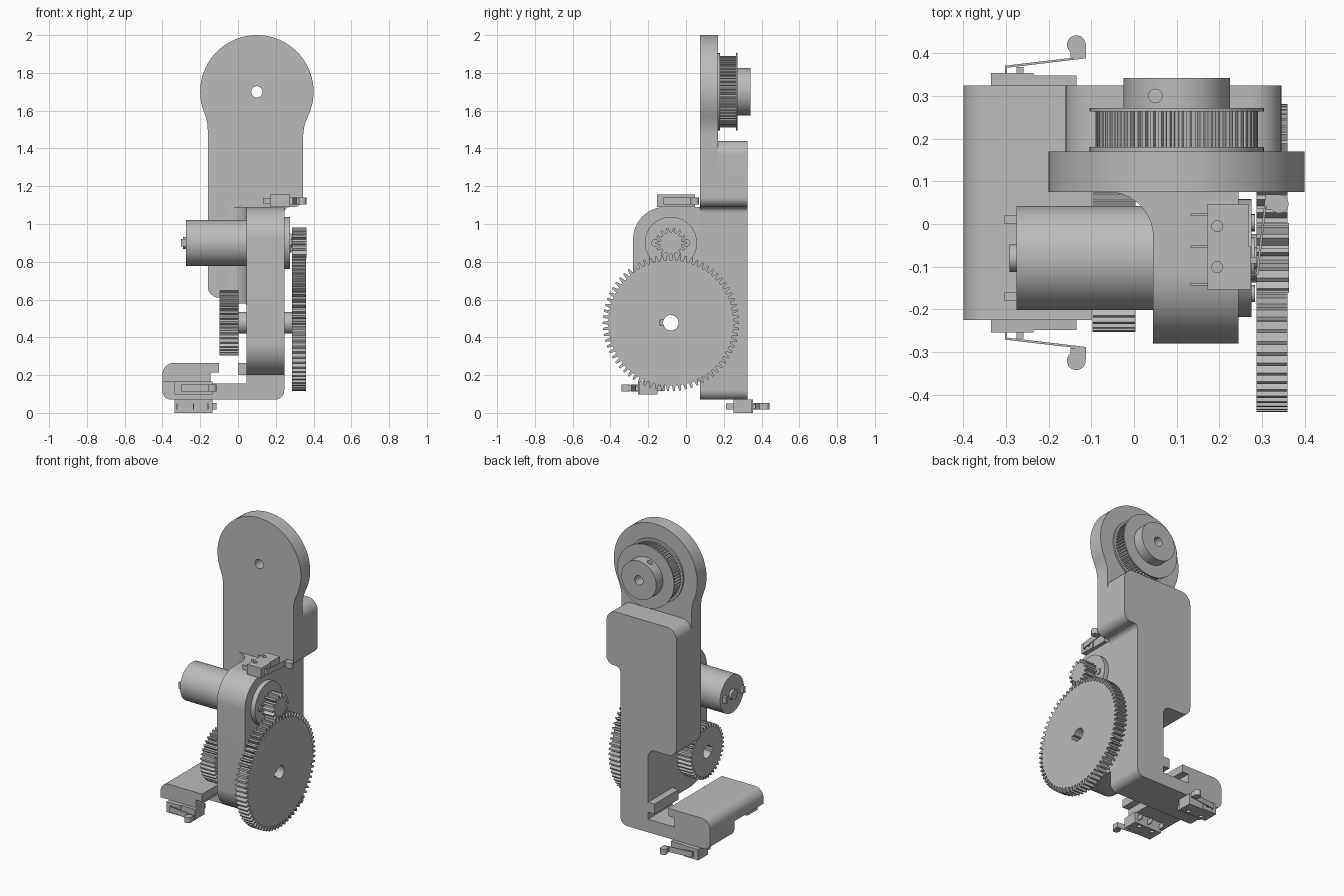
import bpy
import bmesh
from math import sin, cos, pi, sqrt, atan2, radians
from mathutils import Vector

if "Cube" in bpy.data.objects:
    bpy.data.objects.remove(bpy.data.objects["Cube"])

GREY = (0.5, 0.5, 0.5, 1.0)
grey = bpy.data.materials.new("plain_grey")
grey.use_nodes = True
grey.diffuse_color = GREY
grey.node_tree.nodes["Principled BSDF"].inputs["Base Color"].default_value = GREY

AXES = {
    "x": lambda u, v, d: (d, u, v),
    "y": lambda u, v, d: (u, d, v),
    "z": lambda u, v, d: (u, v, d),
}


def extrude(name, axis, start, end, *loops):
    """Solid from an outline (and hole outlines) pushed along an axis."""
    place = AXES[axis]
    bm = bmesh.new()
    for loop in loops:
        verts = [bm.verts.new(place(u, v, start)) for u, v in loop]
        for i, vert in enumerate(verts):
            bm.edges.new((verts[i - 1], vert))
    bmesh.ops.triangle_fill(bm, edges=bm.edges[:], use_beauty=True)
    pushed = bmesh.ops.extrude_face_region(bm, geom=bm.faces[:])["geom"]
    moved = [g for g in pushed if isinstance(g, bmesh.types.BMVert)]
    bmesh.ops.translate(bm, verts=moved, vec=Vector(place(0, 0, end - start)))
    bmesh.ops.recalc_face_normals(bm, faces=bm.faces[:])
    mesh = bpy.data.meshes.new(name)
    bm.to_mesh(mesh)
    bm.free()
    mesh.materials.append(grey)
    obj = bpy.data.objects.new(name, mesh)
    bpy.context.collection.objects.link(obj)
    parts.append(obj)
    return obj


def arc(c, r, a, b, n):
    return [(c[0] + r * cos(a + (b - a) * i / n), c[1] + r * sin(a + (b - a) * i / n))
            for i in range(n + 1)]


def circle(c, r, n=48):
    return arc(c, r, 0, 2 * pi, n)[:-1]


def box(u0, u1, v0, v1):
    return [(u0, v0), (u1, v0), (u1, v1), (u0, v1)]


def rounded(points, steps=8):
    """Polygon whose corners (u, v, radius) become arcs."""
    out = []
    for i, p in enumerate(points):
        corner = Vector(p[:2])
        if len(p) < 3:
            out.append(tuple(corner))
            continue
        a = (Vector(points[i - 1][:2]) - corner).normalized()
        b = (Vector(points[(i + 1) % len(points)][:2]) - corner).normalized()
        half = a.angle(b) / 2
        centre = corner + (a + b).normalized() * p[2] / sin(half)
        s = corner + a * p[2] / (sin(half) / cos(half)) - centre
        e = corner + b * p[2] / (sin(half) / cos(half)) - centre
        for k in range(steps + 1):
            d = s.lerp(e, k / steps).normalized() * p[2]
            out.append(tuple(centre + d))
    return out


def gear(c, root, tip, teeth, tip_share=0.3, root_share=0.42):
    pts = []
    step = 2 * pi / teeth
    for i in range(teeth):
        m = i * step
        for r, off in ((root, root_share - 1), (tip, -tip_share / 2),
                       (tip, tip_share / 2), (root, 1 - root_share)):
            a = m + (off if r == tip else 0.32 * (1 if off > 0 else -1)) * step
            pts.append((c[0] + r * cos(a), c[1] + r * sin(a)))
    return pts


parts = []
PIVOT = (0.1, 1.7)      # pulley axis in x, z
AXLE = (-0.08, 0.477)   # large gear axis in y, z
DRIVE = (-0.08, 0.9)    # motor axis in y, z

# Body outline below the head, with the undercut rail slot in the foot
right_side = [(-0.4, 0.07, 0.045), (0.245, 0.07, 0.05), (0.245, 1.09, 0.03),
              (0.345, 1.09, 0.05)]
left_side = [(-0.16, 0.61, 0.06), (0.045, 0.61, 0.05), (0.045, 0.265), (0, 0.265),
             (0, 0.2), (0.045, 0.2), (0.045, 0.155), (-0.145, 0.155),
             (-0.145, 0.215), (-0.1, 0.215), (-0.1, 0.265), (-0.4, 0.265, 0.06)]

# Round head blended into the straight sides
HEAD, BLEND = 0.3, 0.25


def blend(edge, sign):
    cx = edge + sign * BLEND
    dx = cx - PIVOT[0]
    cz = PIVOT[1] - sqrt((HEAD + BLEND) ** 2 - dx * dx)
    toward = atan2(PIVOT[1] - cz, PIVOT[0] - cx)
    flat = pi if sign > 0 else 0
    return arc((cx, cz), BLEND, flat, toward, 8), atan2(cz - PIVOT[1], dx)


right_blend, right_angle = blend(0.345, 1)
left_blend, left_angle = blend(-0.16, -1)
head = right_blend + arc(PIVOT, HEAD, right_angle, left_angle + 2 * pi, 64)[1:-1] + left_blend[::-1]
extrude("front_plate", "y", 0.075, 0.17,
        rounded(right_side + head + left_side), circle(PIVOT, 0.03, 24))
extrude("back_block", "y", 0.17, 0.325,
        rounded(right_side + [(0.345, 1.44, 0.07), (-0.16, 1.44, 0.07)] + left_side))

# Forward part of the foot
extrude("foot_front", "y", -0.225, 0.075, rounded([
    (-0.4, 0.165), (-0.145, 0.165), (-0.145, 0.215), (-0.1, 0.215),
    (-0.1, 0.265), (-0.4, 0.265, 0.06)]))

# Gear arm with its blend into the plate
extrude("gear_arm", "x", 0.045, 0.245, rounded([
    (0.075, 0.2), (0.075, 1.09), (-0.28, 1.09, 0.17), (-0.28, 0.2, 0.17)], 14),
    circle(AXLE, 0.057))
extrude("arm_blend", "z", 0.58, 1.09,
        [(0.045, 0.075)] + arc((-0.06, -0.03), 0.105, 0, pi / 2, 10))

# Motor
extrude("motor_can", "x", -0.275, 0.045, circle(DRIVE, 0.122, 64))
extrude("motor_bearing", "x", -0.292, -0.275, circle(DRIVE, 0.032))
for side in (-1, 1):
    y = DRIVE[0] + side * 0.09
    extrude("motor_terminal", "x", -0.303, -0.275, box(y - 0.01, y + 0.01, 0.88, 0.92))
    extrude("flange_screw", "x", 0.275, 0.283, circle((DRIVE[0] + side * 0.083, DRIVE[1]), 0.02, 20))
extrude("motor_flange", "x", 0.245, 0.275, circle(DRIVE, 0.138, 64))
extrude("flange_boss", "x", 0.275, 0.282, circle(DRIVE, 0.05))
extrude("motor_shaft", "x", 0.28, 0.29, circle(DRIVE, 0.025))

# Gear train on a hollow shaft, with keyed bores
key = 0.35
bore = arc(AXLE, 0.041, key - pi, pi - key, 40) + [
    (AXLE[0] - 0.058, AXLE[1] + 0.014), (AXLE[0] - 0.058, AXLE[1] - 0.014)]
extrude("pinion", "x", 0.287, 0.363, gear(DRIVE, 0.058, 0.082, 14))
extrude("large_gear", "x", 0.287, 0.36, gear(AXLE, 0.332, 0.361, 70), bore)
extrude("small_gear", "x", -0.097, 0.003, gear(AXLE, 0.152, 0.173, 38), bore)
extrude("hollow_shaft", "x", 0.003, 0.287, circle(AXLE, 0.057), circle(AXLE, 0.041))

# Belt pulley on the back of the head
pin_hole = circle(PIVOT, 0.03, 24)
extrude("pulley_inner_flange", "y", 0.17, 0.18, circle(PIVOT, 0.204, 64), pin_hole)
extrude("pulley_teeth", "y", 0.18, 0.264, gear(PIVOT, 0.178, 0.19, 60, 0.45), pin_hole)
extrude("pulley_outer_flange", "y", 0.264, 0.272, circle(PIVOT, 0.204, 64), pin_hole)
hub = extrude("pulley_hub", "y", 0.272, 0.342, circle(PIVOT, 0.125, 64), pin_hole)
cutter = extrude("set_screw_cutter", "z", 1.76, 1.9, circle((0.05, 0.3), 0.016, 20))
cutter.hide_render = True
cut = hub.modifiers.new("set_screw_hole", "BOOLEAN")
cut.operation = "DIFFERENCE"
cut.object = cutter
bpy.context.view_layer.objects.active = hub
bpy.ops.object.modifier_apply(modifier=cut.name)
parts.remove(cutter)
bpy.data.objects.remove(cutter)


def limit_switch(name, place, z, thick):
    """Lever switch: u runs along the body, v toward the lever."""
    def part(label, z0, z1, *loops):
        extrude(name + label, "z", z0, z1, *[[place(u, v) for u, v in l] for l in loops])

    part("_body", z, z + thick,
         [(-0.1, -0.048), (0.1, -0.048), (0.1, 0.048), (0, 0.048), (0, 0.054), (-0.1, 0.054)],
         circle((-0.048, -0.025), 0.013, 16), circle((0.048, -0.025), 0.013, 16))
    mid = z + thick / 2
    for u in (-0.088, 0, 0.075):
        part("_terminal", mid - 0.016, mid + 0.016, box(u - 0.003, u + 0.003, -0.088, -0.048))
    part("_button", mid - 0.012, mid + 0.012, box(-0.04, -0.024, 0.05, 0.068))
    part("_lever", mid - 0.018, mid + 0.018,
         [(-0.067, 0.05), (-0.063, 0.05), (-0.063, 0.066), (0.122, 0.088),
          (0.122, 0.093), (-0.067, 0.071)])
    part("_roller_bracket", mid - 0.016, mid + 0.016, box(0.086, 0.122, 0.09, 0.12))
    part("_roller", mid - 0.018, mid + 0.018, circle((0.1, 0.12), 0.022, 24))


# Limit switches
limit_switch("rear_switch", lambda u, v: (u - 0.235, v + 0.3), 0.0, 0.07)
limit_switch("front_switch", lambda u, v: (u - 0.235, -0.2 - v), 0.097, 0.068)
limit_switch("top_switch", lambda u, v: (v + 0.22, u - 0.053), 1.09, 0.065)

# Smooth curved walls, keep edges sharp
bpy.ops.object.select_all(action="DESELECT")
for obj in parts:
    obj.select_set(True)
bpy.context.view_layer.objects.active = parts[0]
bpy.ops.object.shade_smooth_by_angle(angle=radians(25))
